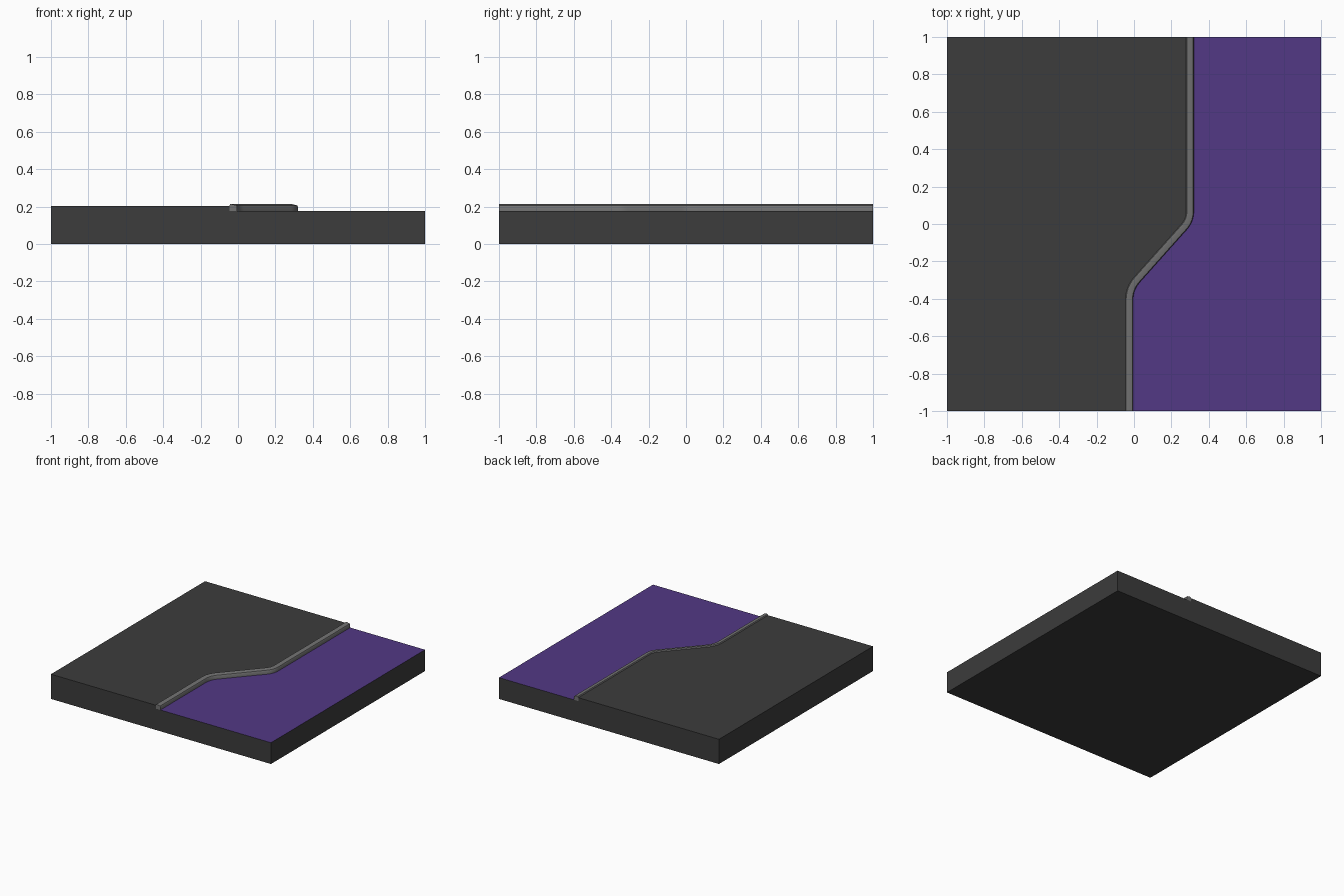
import bpy, bmesh
from mathutils import Vector

if "Cube" in bpy.data.objects:
    bpy.data.objects.remove(bpy.data.objects["Cube"])

LOW, HIGH = 0.175, 0.203      # panel height / ground height


def material(name, rgb):
    m = bpy.data.materials.new(name)
    m.diffuse_color = (*rgb, 1)
    m.use_nodes = True
    m.node_tree.nodes["Principled BSDF"].inputs["Base Color"].default_value = m.diffuse_color
    return m


def mesh_object(name, faces, mat=None):
    bm = bmesh.new()
    for f in faces:
        bm.faces.new([bm.verts.new(p) for p in f])
    bmesh.ops.remove_doubles(bm, verts=bm.verts, dist=1e-5)
    me = bpy.data.meshes.new(name)
    bm.to_mesh(me)
    bm.free()
    ob = bpy.data.objects.new(name, me)
    bpy.context.collection.objects.link(ob)
    if mat:
        me.materials.append(mat)
    return ob


def rounded_path(corners, reach, steps=6):
    pts = [corners[0]]
    for a, b, c in zip(corners, corners[1:], corners[2:]):
        p, q = b + (a - b).normalized() * reach, b + (c - b).normalized() * reach
        for i in range(steps + 1):
            t = i / steps
            pts.append(p * (1 - t) ** 2 + b * 2 * t * (1 - t) + q * t * t)
    return pts + [corners[-1]]


def offset(path, d):
    # shift the path to its left by d with mitred joints
    out = []
    for i, p in enumerate(path):
        u = (p - path[max(i - 1, 0)]).normalized()
        v = (path[min(i + 1, len(path) - 1)] - p).normalized()
        u, v = (u if u.length else v), (v if v.length else u)
        n = (Vector((-u.y, u.x)) + Vector((-v.y, v.x))).normalized()
        out.append(p + n * d / n.dot(Vector((-u.y, u.x))))
    return out


corners = [Vector(c) for c in ((-0.005, -1), (-0.005, -0.352), (0.32, 0.012), (0.32, 1))]
right = rounded_path(corners, 0.055)
W = 0.041
left = offset(right, W)

# curb: cross-section (distance left of the edge, z) swept along the path
profile = [(0, LOW), (0, 0.2), (0.004, 0.206), (0.031, 0.213), (0.037, 0.212), (W, HIGH)]
rails = [[(*p, z) for p in offset(right, d)] for d, z in profile]
curb_faces = [(a[i], a[i + 1], b[i + 1], b[i])
              for a, b in zip(rails, rails[1:]) for i in range(len(right) - 1)]
for end in (0, -1):
    cap = [r[end] for r in rails] + [(*left[end], LOW)]
    curb_faces.append(cap[::-1] if end else cap)
curb = mesh_object("curb", curb_faces, material("stone", (0.17, 0.17, 0.17)))

# base block: raised ground, outer walls and underside
top = [(-1, -1, HIGH)] + [(*p, HIGH) for p in left] + [(-1, 1, HIGH)]


def end_wall(y, xl):
    return [(-1, y, 0), (1, y, 0), (1, y, LOW), (xl, y, LOW), (xl, y, HIGH), (-1, y, HIGH)]


base_faces = [
    top,
    end_wall(-1, left[0].x),
    end_wall(1, left[-1].x)[::-1],
    [(-1, 1, 0), (-1, -1, 0), (-1, -1, HIGH), (-1, 1, HIGH)],
    [(1, -1, 0), (1, 1, 0), (1, 1, LOW), (1, -1, LOW)],
    [(-1, 1, 0), (1, 1, 0), (1, -1, 0), (-1, -1, 0)],
]
mesh_object("base", base_faces, material("dark_ground", (0.045, 0.045, 0.045)))

# lower coloured panel beside the curb
panel = [(1, -1, LOW), (1, 1, LOW)] + [(*p, LOW) for p in reversed(right)]
mesh_object("lower_panel", [panel], material("purple", (0.085, 0.04, 0.235)))

# smooth the curb bends
bpy.context.view_layer.objects.active = curb
curb.select_set(True)
bpy.ops.object.shade_smooth_by_angle(angle=0.6)
